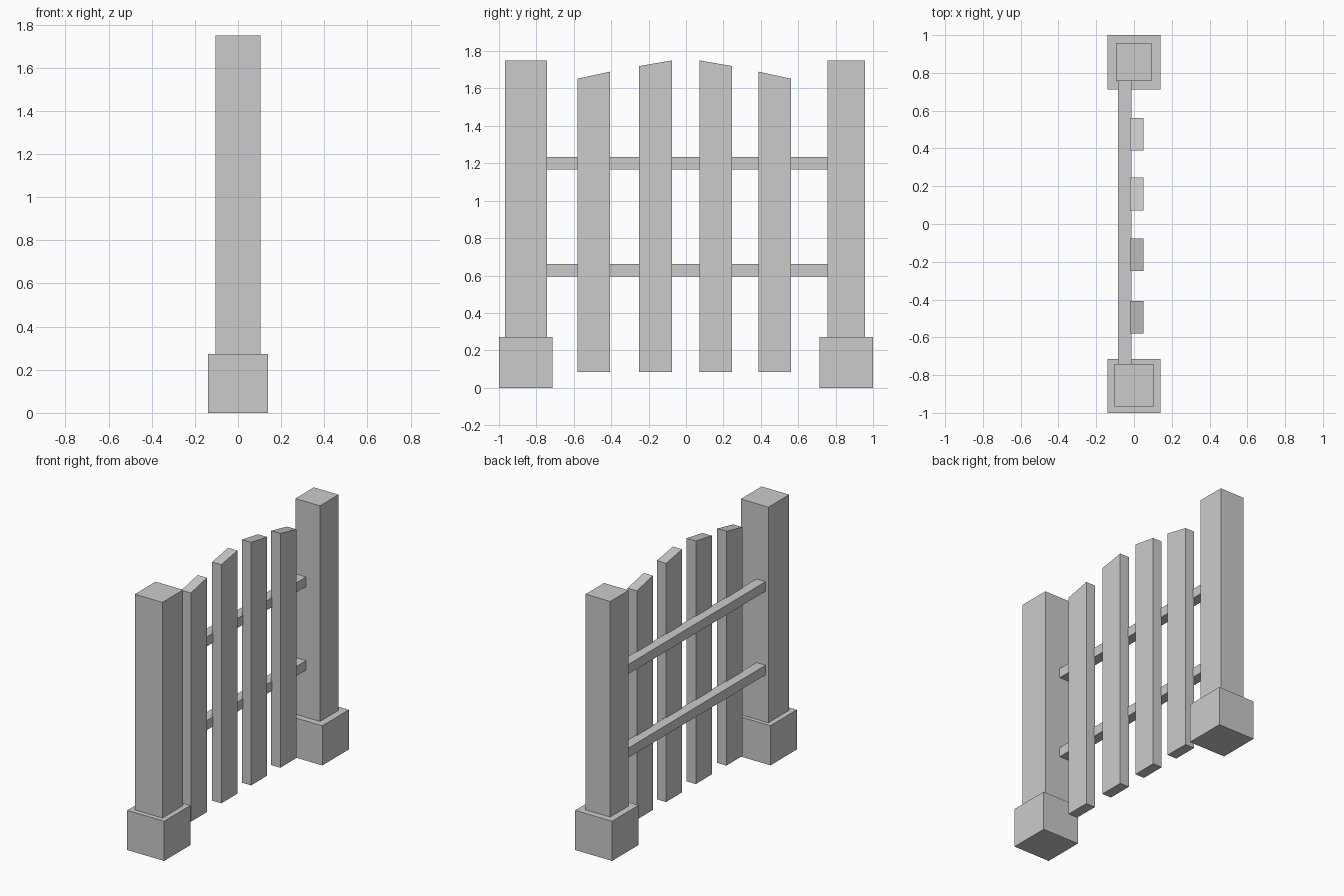
import bpy, bmesh

if "Cube" in bpy.data.objects:
    bpy.data.objects.remove(bpy.data.objects["Cube"])


def prism(name, x0, x1, profile):
    """Extrude a (y, z) outline along x into a closed solid."""
    bm = bmesh.new()
    face = bm.faces.new([bm.verts.new((x0, y, z)) for y, z in profile])
    ext = bmesh.ops.extrude_face_region(bm, geom=[face])
    moved = [v for v in ext["geom"] if isinstance(v, bmesh.types.BMVert)]
    bmesh.ops.translate(bm, verts=moved, vec=(x1 - x0, 0, 0))
    bmesh.ops.recalc_face_normals(bm, faces=bm.faces)
    mesh = bpy.data.meshes.new(name)
    bm.to_mesh(mesh)
    bm.free()
    ob = bpy.data.objects.new(name, mesh)
    bpy.context.collection.objects.link(ob)
    return ob


def box(name, x0, x1, y0, y1, z0, z1):
    return prism(name, x0, x1, [(y0, z0), (y1, z0), (y1, z1), (y0, z1)])


# Square footings and the two posts (the far one is slightly slimmer)
box("near_footing", -0.14, 0.14, -1.0, -0.715, 0, 0.272)
box("far_footing", -0.14, 0.14, 0.713, 1.0, 0, 0.272)
box("near_post", -0.105, 0.104, -0.967, -0.742, 0.26, 1.75)
box("far_post", -0.095, 0.092, 0.757, 0.957, 0.26, 1.75)

# Horizontal rails between the posts
for name, z in (("lower_rail", 0.595), ("upper_rail", 1.168)):
    box(name, -0.084, -0.014, -0.75, 0.765, z, z + 0.066)

# Pickets with sloped tops forming an arch: y start, top z at each edge
pickets = [(-0.581, 1.652, 1.69), (-0.25, 1.72, 1.75),
           (0.072, 1.75, 1.72), (0.388, 1.69, 1.652)]
for i, (y, top_a, top_b) in enumerate(pickets, 1):
    y2 = y + 0.174
    prism(f"picket_{i}", -0.021, 0.049,
          [(y, 0.084), (y2, 0.084), (y2, top_b), (y, top_a)])
